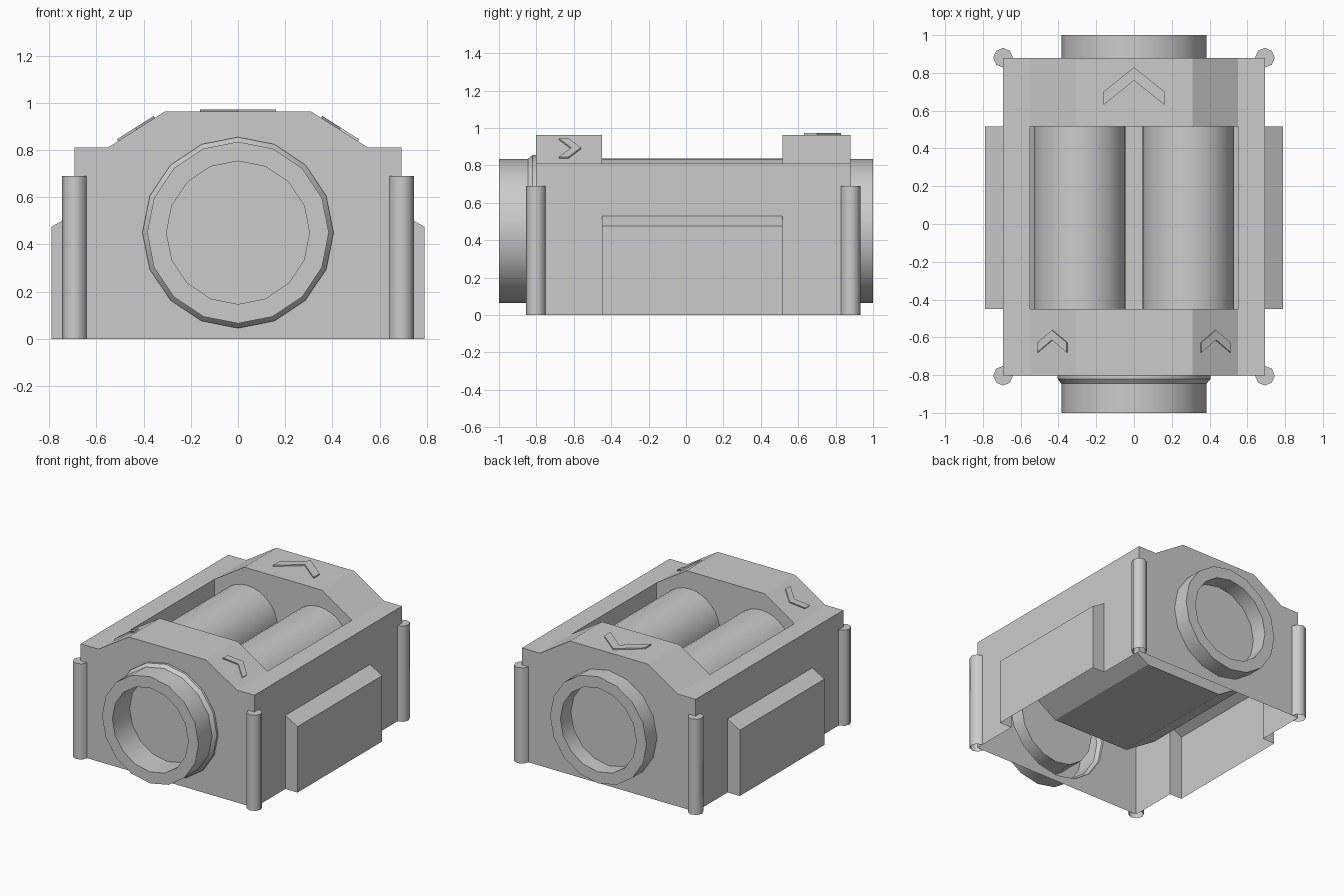
import bpy, bmesh, math
from mathutils import Vector

cube = bpy.data.objects.get("Cube")
if cube:
    bpy.data.objects.remove(cube, do_unlink=True)

grey = bpy.data.materials.new("plain grey")
grey.use_nodes = True
grey.diffuse_color = (0.6, 0.6, 0.6, 1)
grey.node_tree.nodes["Principled BSDF"].inputs["Base Color"].default_value = (0.6, 0.6, 0.6, 1)

FRONT, BACK = -0.803, 0.88       # body ends
BAY0, BAY1 = -0.45, 0.515        # open bay and side panels
W, LEDGE, RIDGE = 0.693, 0.55, 0.31
Z_LEDGE, Z_RIDGE = 0.811, 0.963
Z_PANEL = 0.53                   # top of the side panels
AXIS_Z = 0.45                    # height of the pipe axis


def finish(bm, name, angle=30):
    bmesh.ops.remove_doubles(bm, verts=bm.verts, dist=0.0005)
    bmesh.ops.recalc_face_normals(bm, faces=bm.faces)
    mesh = bpy.data.meshes.new(name)
    bm.to_mesh(mesh)
    bm.free()
    ob = bpy.data.objects.new(name, mesh)
    bpy.context.collection.objects.link(ob)
    mesh.materials.append(grey)
    bpy.ops.object.select_all(action='DESELECT')
    ob.select_set(True)
    bpy.context.view_layer.objects.active = ob
    bpy.ops.object.shade_smooth_by_angle(angle=math.radians(angle))


def face(bm, pts):
    return bm.faces.new([bm.verts.new(p) for p in pts])


def sweep(bm, profile, y0, y1):
    """Open x-z profile swept along y."""
    for (xa, za), (xb, zb) in zip(profile, profile[1:]):
        face(bm, [(xa, y0, za), (xb, y0, zb), (xb, y1, zb), (xa, y1, za)])


def ring(radius, y, cx=0, cz=AXIS_Z, n=16):
    return [(cx + radius * math.sin(2 * math.pi * i / n), y,
             cz + radius * math.cos(2 * math.pi * i / n)) for i in range(n)]


# --- Body: hollow shell, open underneath, with the bay sunk into the roof ---
bm = bmesh.new()
roof = [(-W, Z_LEDGE), (-LEDGE, Z_LEDGE), (-RIDGE, Z_RIDGE),
        (RIDGE, Z_RIDGE), (LEDGE, Z_LEDGE), (W, Z_LEDGE)]
sweep(bm, roof, FRONT, BAY0)
sweep(bm, roof, BAY1, BACK)
sweep(bm, roof[:2], BAY0, BAY1)
sweep(bm, roof[-2:], BAY0, BAY1)
# Bay tray with bevelled lower corners
bay = [roof[1], (-LEDGE, 0.35), (-RIDGE, 0.20), (RIDGE, 0.20), (LEDGE, 0.35), roof[4]]
sweep(bm, bay, BAY0, BAY1)
for y in (BAY0, BAY1):
    face(bm, [(x, y, z) for x, z in bay + [roof[3], roof[2]]])

# Side walls with hollow raised panels
for s in (-1, 1):
    for y0, y1, z0, z1 in ((FRONT, BAY0, 0, Z_PANEL), (BAY1, BACK, 0, Z_PANEL),
                           (FRONT, BAY0, Z_PANEL, Z_LEDGE), (BAY0, BAY1, Z_PANEL, Z_LEDGE),
                           (BAY1, BACK, Z_PANEL, Z_LEDGE)):
        face(bm, [(s * W, y0, z0), (s * W, y1, z0), (s * W, y1, z1), (s * W, y0, z1)])
    panel = [(s * 0.79, 0), (s * 0.79, 0.475), (s * W, Z_PANEL)]
    sweep(bm, panel, BAY0, BAY1)
    for y in (BAY0, BAY1):
        face(bm, [(x, y, z) for x, z in [(s * W, 0)] + panel])

# End walls with a round opening
outline = [(-W, 0), (-W, Z_PANEL)] + roof + [(W, Z_PANEL), (W, 0)]
for y, radius in ((FRONT, 0.405), (BACK, 0.385)):
    edges = []
    for loop in ([(x, y, z) for x, z in outline], ring(radius, y)):
        vs = [bm.verts.new(p) for p in loop]
        edges += [bm.edges.new((vs[i - 1], vs[i])) for i in range(len(vs))]
    bmesh.ops.triangle_fill(bm, use_beauty=True, edges=edges, normal=Vector((0, 1, 0)))
finish(bm, "body_shell")


# --- Round parts along y: pipe stubs and rollers ---
def turned(name, loops, cap_start=False):
    bm = bmesh.new()
    loops = [[bm.verts.new(p) for p in loop] for loop in loops]
    for a, b in zip(loops, loops[1:]):
        for i in range(len(a)):
            bm.faces.new([a[i - 1], a[i], b[i], b[i - 1]])
    bm.faces.new(loops[-1])
    if cap_start:
        bm.faces.new(loops[0])
    finish(bm, name)


turned("front_pipe", [ring(r, y) for r, y in (
    (0.405, FRONT), (0.405, -0.82), (0.385, -0.845), (0.385, -1), (0.303, -1), (0.303, FRONT))])
turned("back_pipe", [ring(r, y) for r, y in (
    (0.385, BACK), (0.385, 1), (0.303, 1), (0.303, BACK))])
for s, side in ((1, "left"), (-1, "right")):
    turned(side + "_roller", [ring(0.243, y, s * 0.287, 0.595, 32) for y in (BAY0, BAY1)],
           cap_start=True)


# --- Corner posts: three quarters of an octagon wrapped round each corner ---
def post(name, sx, y, sy, radius=0.052, height=0.69):
    bm = bmesh.new()
    arc = [(sx * (W + radius * math.cos(math.pi * (i - 2) / 4)),
            y + sy * radius * math.sin(math.pi * (i - 2) / 4)) for i in range(7)]
    for (xa, ya), (xb, yb) in zip(arc, arc[1:]):
        face(bm, [(xa, ya, 0), (xb, yb, 0), (xb, yb, height), (xa, ya, height)])
    face(bm, [(px, py, height) for px, py in arc + [(sx * W, y)]])
    finish(bm, name, angle=50)


for s, side in ((1, "left"), (-1, "right")):
    post(f"front_{side}_post", s, FRONT, -1)
    post(f"back_{side}_post", s, BACK, 1)


# --- Raised arrow plates on the roof ---
def chevron(name, cx, tip, half, drop, thick, tilt=0):
    """Arrow plate lying on the roof; tilt is the roof's rise per unit of x."""
    normal = Vector((-tilt, 0, 1)).normalized()
    base = Z_RIDGE - max(abs(cx) - RIDGE, 0) * abs(tilt)
    bm = bmesh.new()
    for s in (-1, 1):
        plan = [(0, tip), (s * half, tip - drop),
                (s * half, tip - drop - thick), (0, tip - thick)]
        low = [Vector((cx + x, y, base + x * tilt)) for x, y in plan]
        high = [p + normal * 0.0095 for p in low]
        face(bm, low)
        face(bm, high)
        for i in range(3):
            face(bm, [low[i], low[i + 1], high[i + 1], high[i]])
    finish(bm, name)


SLOPE = (Z_RIDGE - Z_LEDGE) / (LEDGE - RIDGE)
chevron("back_arrow", 0, 0.83, 0.162, 0.13, 0.07)
chevron("front_left_arrow", 0.43, -0.562, 0.078, 0.066, 0.052, -SLOPE)
chevron("front_right_arrow", -0.43, -0.562, 0.078, 0.066, 0.052, SLOPE)
